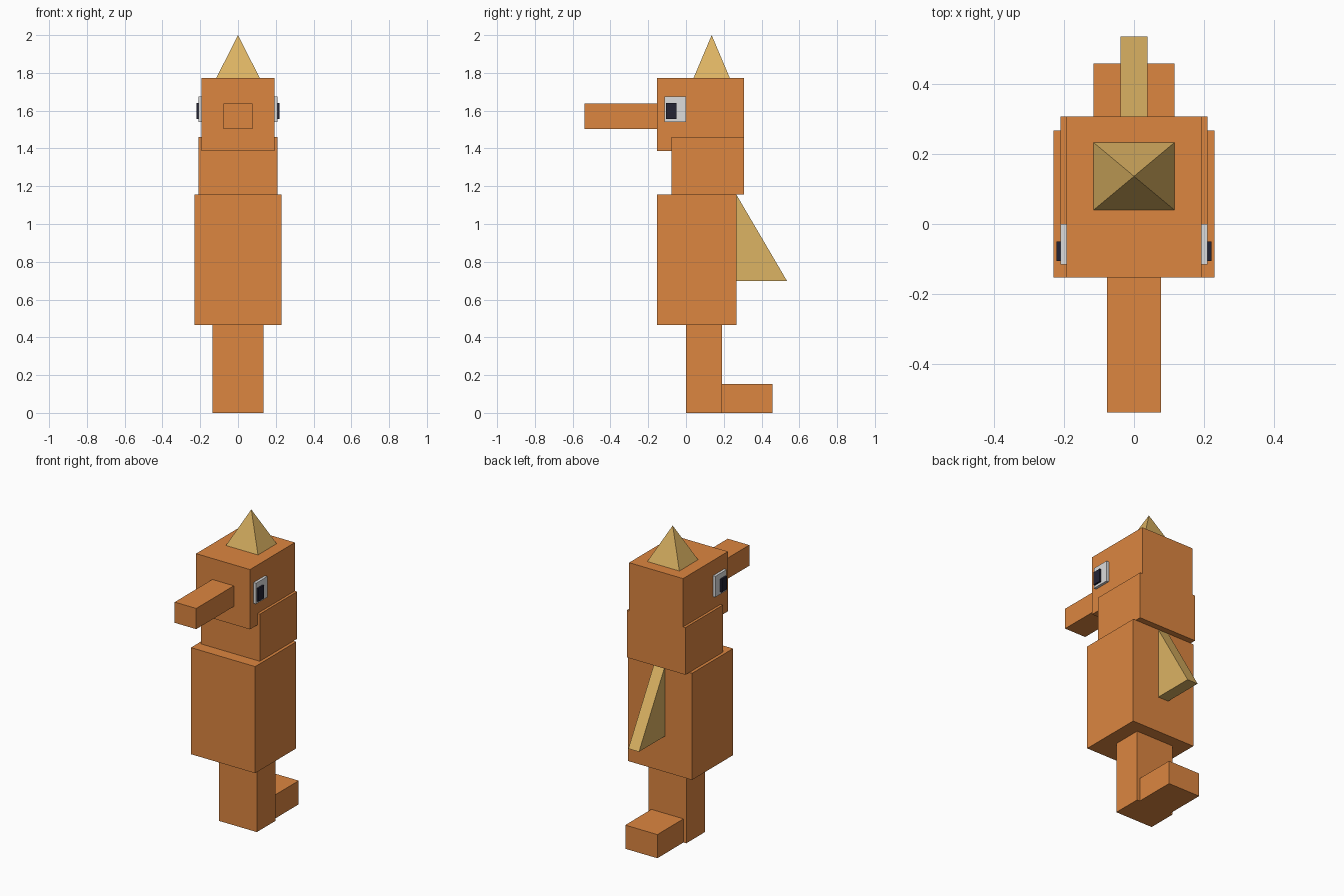
import bpy
import bmesh

if "Cube" in bpy.data.objects:
    bpy.data.objects.remove(bpy.data.objects["Cube"])


def srgb(r, g, b):
    def lin(c):
        c /= 255
        return c / 12.92 if c <= 0.04045 else ((c + 0.055) / 1.055) ** 2.4
    return (lin(r), lin(g), lin(b), 1.0)


def material(name, rgb):
    m = bpy.data.materials.new(name)
    m.diffuse_color = srgb(*rgb)
    m.use_nodes = True
    m.node_tree.nodes["Principled BSDF"].inputs["Base Color"].default_value = m.diffuse_color
    return m


ORANGE = material("orange", (220, 134, 64))
GOLD = material("gold", (220, 179, 99))
WHITE = material("eye white", (220, 220, 220))
DARK = material("dark navy", (35, 35, 52))


def finish(name, bm, mat):
    bmesh.ops.recalc_face_normals(bm, faces=bm.faces)
    mesh = bpy.data.meshes.new(name)
    bm.to_mesh(mesh)
    bm.free()
    mesh.materials.append(mat)
    obj = bpy.data.objects.new(name, mesh)
    bpy.context.collection.objects.link(obj)
    return obj


def box(name, x, y, z, mat):
    """Block spanning the (min, max) range on each axis."""
    bm = bmesh.new()
    bmesh.ops.create_cube(bm, size=1)
    for v in bm.verts:
        v.co = [lo + (c + 0.5) * (hi - lo) for c, (lo, hi) in zip(v.co, (x, y, z))]
    return finish(name, bm, mat)


def hull(name, points, mat):
    """Convex solid around a few corner points."""
    bm = bmesh.new()
    verts = [bm.verts.new(p) for p in points]
    bmesh.ops.convex_hull(bm, input=verts)
    return finish(name, bm, mat)


# Leg and backward-pointing foot
box("leg", (-0.135, 0.135), (0, 0.19), (0, 0.465), ORANGE)
box("foot", (-0.115, 0.115), (0.19, 0.457), (0, 0.153), ORANGE)

# Torso, neck, head and beak
box("body", (-0.23, 0.23), (-0.153, 0.267), (0.465, 1.155), ORANGE)
box("neck", (-0.21, 0.21), (-0.077, 0.306), (1.155, 1.46), ORANGE)
box("head", (-0.193, 0.193), (-0.153, 0.306), (1.386, 1.773), ORANGE)
box("beak", (-0.077, 0.077), (-0.537, -0.153), (1.503, 1.637), ORANGE)

# Pyramid crest on the head
hull("crest", [(x, y, 1.773) for x in (-0.115, 0.115) for y in (0.04, 0.232)]
     + [(0, 0.136, 2.0)], GOLD)

# Wedge-shaped tail
hull("tail", [(x, y, z) for x in (-0.038, 0.038)
              for y, z in ((0.267, 1.155), (0.267, 0.698), (0.535, 0.698))], GOLD)

# Eyes on both sides of the head
for side, s in (("left", -1), ("right", 1)):
    box(side + "_eye", sorted((s * 0.19, s * 0.21)), (-0.115, 0), (1.54, 1.675), WHITE)
    box(side + "_pupil", sorted((s * 0.204, s * 0.221)), (-0.106, -0.05), (1.555, 1.64), DARK)
